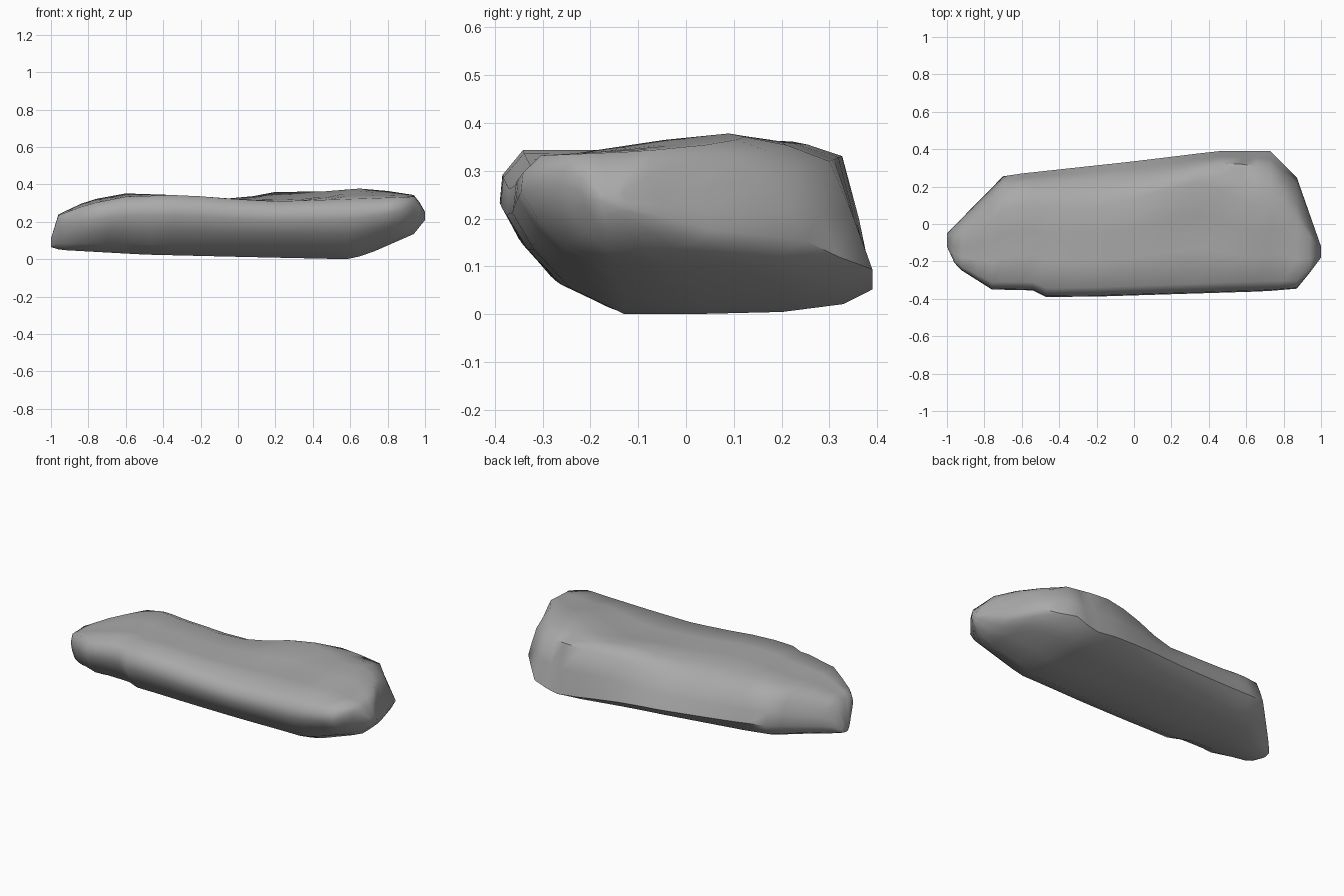
import bpy
import bmesh
from mathutils import Vector

cube = bpy.data.objects.get("Cube")
if cube:
    bpy.data.objects.remove(cube, do_unlink=True)


def curve(*pairs):
    """Return a piecewise linear function of x."""
    def value(x):
        for (x0, v0), (x1, v1) in zip(pairs, pairs[1:]):
            if x <= x1:
                t = max(0, (x - x0) / (x1 - x0))
                return v0 + (v1 - v0) * t
        return pairs[-1][1]
    return value


# Plan outline of the slab
front_y = curve((-1, -.12), (-.95, -.23), (-.76, -.35), (-.54, -.355),
                (-.47, -.39), (-.2, -.388), (.7, -.36), (.88, -.345),
                (.94, -.26), (1, -.18))
back_y = curve((-1, -.05), (-.7, .255), (-.6, .27), (0, .335),
               (.45, .39), (.73, .39), (.87, .25), (1, -.12))
# Heights along the length
base_z = curve((-1, .065), (-.95, .05), (-.5, .025), (0, .013), (.6, 0),
               (.7, .03), (.94, .135), (1, .21))
edge_z = curve((-1, .11), (-.96, .235), (-.8, .295), (-.6, .335), (-.3, .345),
               (0, .32), (.2, .31), (.5, .318), (.95, .335), (1, .25))
ridge_z = curve((-1, .11), (-.96, .24), (-.8, .315), (-.6, .352), (-.3, .342),
                (0, .322), (.2, .36), (.45, .362), (.65, .378), (.8, .365),
                (.95, .342), (1, .25))
shoulder_z = curve((-1, .1), (-.95, .2), (-.7, .29), (-.4, .27), (0, .25),
                   (.15, .295), (.3, .325), (.5, .332), (.73, .32),
                   (.87, .285), (1, .24))
# Ridge and shoulder positions across the width, and the shape of the slopes
ridge_pos = curve((-1, .6), (-.6, .74), (-.2, .68), (.2, .77), (.35, .8),
                  (.65, .6), (.8, .68), (1, .6))
shoulder_pos = curve((-1, .88), (-.6, .92), (0, .88), (.5, .92), (.73, .88), (1, .86))
rise = curve((0, .3), (.35, .25), (.65, .75), (1, .5))
back_low = curve((-1, .45), (-.6, .45), (0, .36), (.3, .24), (.6, .15),
                 (.8, .2), (1, .4))


def section(x):
    """One closed cross-section of the slab."""
    f, w = front_y(x), back_y(x) - front_y(x)
    b, e, r, s = base_z(x), edge_z(x), ridge_z(x), shoulder_z(x)
    low = b + (s - b) * back_low(x)
    rp, sp, up = ridge_pos(x), shoulder_pos(x), rise(x) * (r - e)
    profile = [
        (.31, b), (.16, b + (e - b) * .17), (.06, b + (e - b) * .42),
        (0, b + (e - b) * .66), (.008, b + (e - b) * .84), (.07, e),
        (rp * .4, e + up * .5), (rp * .7, e + up), (rp, r),
        ((rp + sp) / 2, (r + s) / 2 + .008), (sp, s),
        ((sp + 1) / 2 + .005, (s + low) / 2), (1, low),
        (.92, b + (low - b) * .4), (.75, b + .004), (.53, b),
    ]
    return [Vector((x, f + w * u, z)) for u, z in profile]


# Loft the sections into a closed stone slab
stations = (-1, -.96, -.92, -.84, -.76, -.7, -.6, -.54, -.47, -.35, -.2,
            -.05, .08, .2, .33, .46, .58, .65, .73, .8, .87, .94, .97, 1)
bm = bmesh.new()
rings = [[bm.verts.new(p) for p in section(x)] for x in stations]
for a, c in zip(rings, rings[1:]):
    for i in range(len(a)):
        j = (i + 1) % len(a)
        bm.faces.new((a[i], c[i], c[j], a[j]))
bm.faces.new(rings[0])
bm.faces.new(rings[-1])
bmesh.ops.recalc_face_normals(bm, faces=bm.faces)

mesh = bpy.data.meshes.new("stone_slab")
bm.to_mesh(mesh)
bm.free()
slab = bpy.data.objects.new("stone_slab", mesh)
bpy.context.collection.objects.link(slab)

# Plain grey stone
stone = bpy.data.materials.new("grey_stone")
stone.use_nodes = True
grey = (.4, .4, .4, 1)
stone.diffuse_color = grey
stone.node_tree.nodes["Principled BSDF"].inputs["Base Color"].default_value = grey
mesh.materials.append(stone)

bpy.ops.object.select_all(action="DESELECT")
slab.select_set(True)
bpy.context.view_layer.objects.active = slab
bpy.ops.object.shade_smooth_by_angle(angle=.9)
